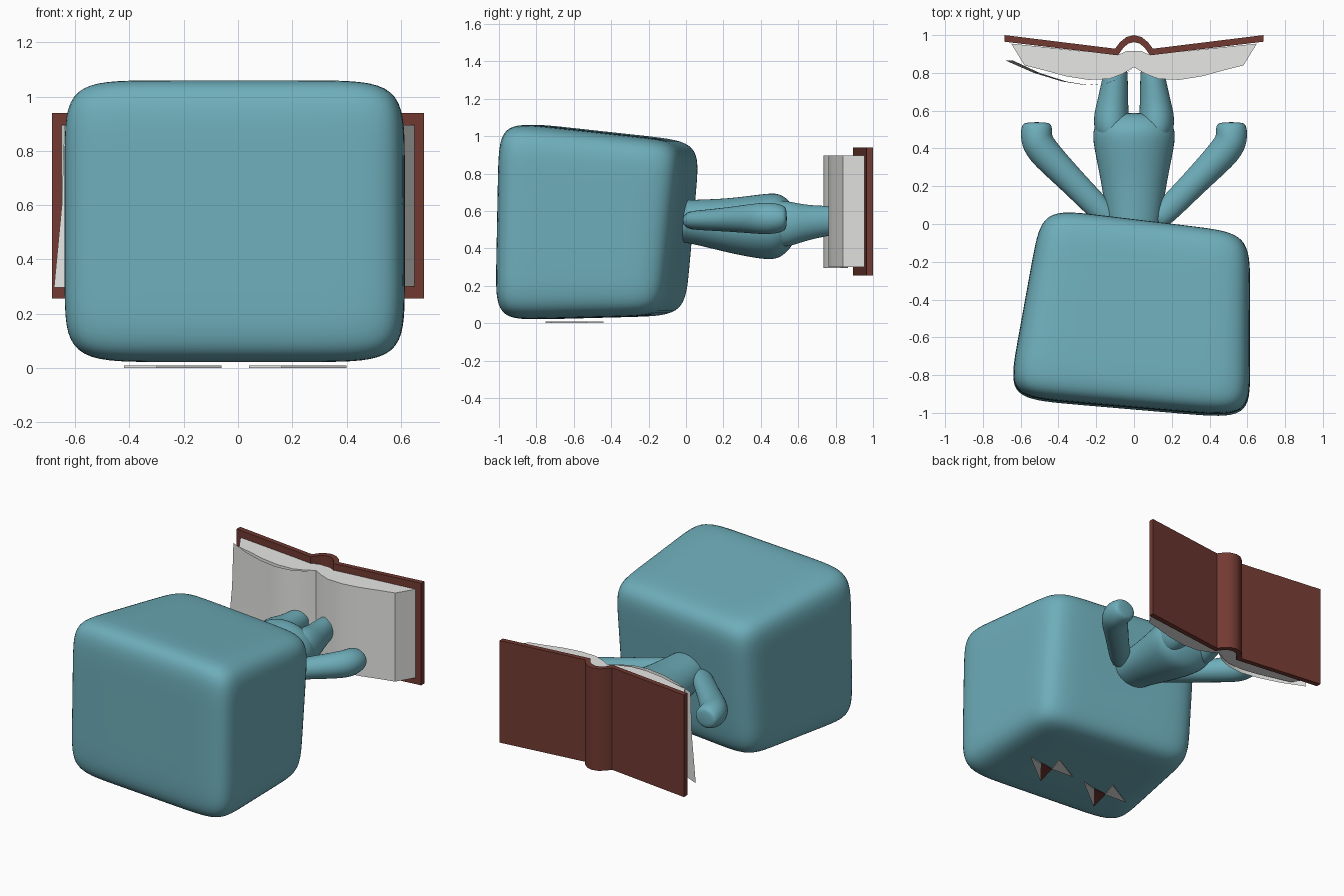
import bpy, bmesh, math
from mathutils import Vector

if "Cube" in bpy.data.objects:
    bpy.data.objects.remove(bpy.data.objects["Cube"])


def material(name, rgb):
    m = bpy.data.materials.new(name)
    m.use_nodes = True
    m.diffuse_color = (*rgb, 1)
    m.node_tree.nodes["Principled BSDF"].inputs["Base Color"].default_value = (*rgb, 1)
    return m


TEAL = material("teal_skin", (0.155, 0.42, 0.49))
PAPER = material("paper_white", (0.8, 0.8, 0.78))
BROWN = material("leather_brown", (0.17, 0.042, 0.032))


def finish(name, bm, mat, smooth=None, subdiv=0):
    bmesh.ops.recalc_face_normals(bm, faces=bm.faces)
    mesh = bpy.data.meshes.new(name)
    bm.to_mesh(mesh)
    bm.free()
    mesh.materials.append(mat)
    ob = bpy.data.objects.new(name, mesh)
    bpy.context.collection.objects.link(ob)
    if subdiv:
        mod = ob.modifiers.new("smooth", "SUBSURF")
        mod.levels = mod.render_levels = subdiv
    if smooth:
        bpy.ops.object.select_all(action="DESELECT")
        ob.select_set(True)
        bpy.context.view_layer.objects.active = ob
        if subdiv:
            bpy.ops.object.shade_smooth()
        else:
            bpy.ops.object.shade_smooth_by_angle(angle=math.radians(smooth))
    return ob


def loft(name, rings, mat, sides=12):
    """Rings of (x, y, z, half width, half height, heading in degrees)."""
    bm = bmesh.new()
    loops = []
    for x, y, z, w, h, heading in rings:
        a = math.radians(heading)
        across = Vector((math.cos(a), -math.sin(a), 0))
        loop = []
        for i in range(sides):
            t = math.tau * i / sides
            p = Vector((x, y, z)) + across * w * math.cos(t)
            p.z += h * math.sin(t)
            loop.append(bm.verts.new(p))
        loops.append(loop)
    for a, b in zip(loops, loops[1:]):
        for i in range(sides):
            j = (i + 1) % sides
            bm.faces.new((a[i], a[j], b[j], b[i]))
    bm.faces.new(loops[0])
    bm.faces.new(loops[-1])
    return finish(name, bm, mat, 180, 2)


def extrude_profile(name, points, z0, z1, mat, smooth=None):
    bm = bmesh.new()
    face = bm.faces.new([bm.verts.new((x, y, z0)) for x, y in points])
    new = bmesh.ops.extrude_face_region(bm, geom=[face])["geom"]
    verts = [v for v in new if isinstance(v, bmesh.types.BMVert)]
    bmesh.ops.translate(bm, verts=verts, vec=(0, 0, z1 - z0))
    return finish(name, bm, mat, smooth)


def mirrored(half):
    """Complete a profile running from the right end to the centre."""
    return half + [(-x, y) for x, y in reversed(half) if x > 0]


# Head: rounded block warped between eight corners
corners = {
    (-1, -1): ((-0.67, -0.93, 0.015), (-0.67, -0.91, 1.08)),
    (1, -1): ((0.615, -1.04, 0.015), (0.615, -1.02, 1.08)),
    (1, 1): ((0.615, -0.13, 0.04), (0.615, -0.03, 0.97)),
    (-1, 1): ((-0.49, 0.02, 0.04), (-0.49, 0.10, 0.97)),
}
bm = bmesh.new()
bmesh.ops.create_cube(bm, size=2)
bmesh.ops.subdivide_edges(bm, edges=bm.edges[:], cuts=31, use_grid_fill=True)
POWER = 8
for v in bm.verts:
    u = v.co / sum(abs(c) ** POWER for c in v.co) ** (1 / POWER)
    p = Vector()
    for (sx, sy), (low, high) in corners.items():
        weight = (1 + sx * u.x) * (1 + sy * u.y) / 4
        p += weight * Vector(low).lerp(Vector(high), (1 + u.z) / 2)
    v.co = p
finish("head", bm, TEAL, 180)

# Torso
loft("torso", [
    (0, -0.10, 0.545, 0.13, 0.11, 0), (0, 0.02, 0.545, 0.15, 0.12, 0),
    (0, 0.22, 0.52, 0.18, 0.15, 0), (0, 0.42, 0.515, 0.225, 0.185, 0),
    (0, 0.50, 0.52, 0.23, 0.185, 0), (0, 0.56, 0.525, 0.19, 0.13, 0),
    (0, 0.59, 0.525, 0.12, 0.07, 0)], TEAL)

for side, label in ((1, "left"), (-1, "right")):
    # Legs
    loft(label + "_leg", [
        (side * 0.11, 0.42, 0.53, 0.09, 0.13, 0),
        (side * 0.123, 0.55, 0.53, 0.1, 0.13, 0),
        (side * 0.115, 0.63, 0.535, 0.088, 0.1, 0),
        (side * 0.1, 0.77, 0.548, 0.07, 0.082, 0),
        (side * 0.098, 0.82, 0.548, 0.066, 0.078, 0),
        (side * 0.098, 0.835, 0.548, 0.045, 0.05, 0)], TEAL)
    # Arms with turned-up hands
    loft(label + "_arm", [
        (side * 0.10, 0.0, 0.55, 0.06, 0.05, side * 45),
        (side * 0.18, 0.075, 0.55, 0.07, 0.055, side * 45),
        (side * 0.35, 0.25, 0.555, 0.075, 0.07, side * 45),
        (side * 0.50, 0.40, 0.56, 0.092, 0.088, side * 40),
        (side * 0.518, 0.46, 0.56, 0.09, 0.088, side * 10),
        (side * 0.515, 0.52, 0.56, 0.085, 0.075, 0),
        (side * 0.515, 0.54, 0.56, 0.065, 0.055, 0)], TEAL)

# Book cover with an arched spine
outer = mirrored([(0.685, 1.0), (0.1, 0.928), (0.075, 0.962), (0.04, 0.99), (0, 1.0)])
inner = mirrored([(0.685, 0.965), (0.085, 0.893), (0.055, 0.935), (0.03, 0.955), (0, 0.963)])
extrude_profile("book_cover", outer + inner[::-1], 0.255, 0.94, BROWN, 30)

# Page block
front = mirrored([(0.65, 0.955), (0.58, 0.84), (0.48, 0.815), (0.36, 0.782), (0.24, 0.763),
                  (0.13, 0.768), (0.06, 0.795), (0, 0.83)])
back = mirrored([(0.085, 0.895), (0.04, 0.915)])
extrude_profile("page_block", front + back[::-1], 0.3, 0.895, PAPER, 30)

# Loose page curling away on one side
bm = bmesh.new()
path = [(0, 0.828), (-0.06, 0.78), (-0.14, 0.745), (-0.24, 0.735), (-0.36, 0.755),
        (-0.5, 0.80), (-0.64, 0.865)]
rows = [[bm.verts.new((x * flare, y, z)) for x, y in path]
        for z, flare in ((0.295, 1.06), (0.6, 1.015), (0.895, 1.0))]
for low, high in zip(rows, rows[1:]):
    for i in range(len(path) - 1):
        bm.faces.new((low[i], low[i + 1], high[i + 1], high[i]))
finish("loose_page", bm, PAPER, 40)

# Eyes: thin triangular plates under the head
for label, dx, dy in (("left", 0, 0), ("right", -0.46, -0.03)):
    plates = {
        "eye_white_outer": (PAPER, [(0.40, -0.53), (0.30, -0.55), (0.16, -0.72)]),
        "pupil": (BROWN, [(0.30, -0.55), (0.20, -0.56), (0.16, -0.72)]),
        "eye_white_inner": (PAPER, [(0.20, -0.56), (0.24, -0.44), (0.04, -0.55)]),
    }
    for part, (mat, tri) in plates.items():
        extrude_profile(label + "_" + part, [(x + dx, y + dy) for x, y in tri], 0.0, 0.008, mat)
